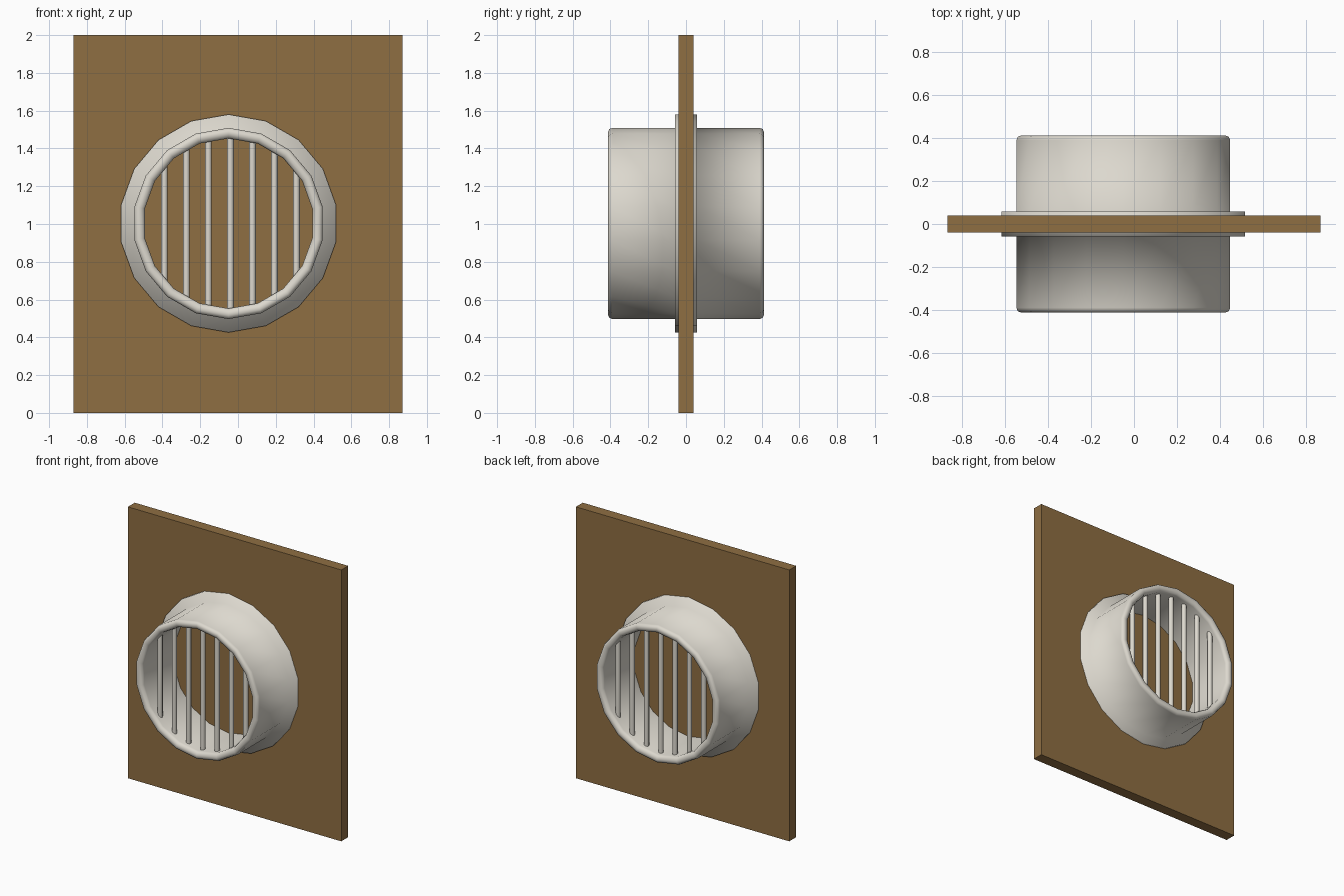
import bpy, bmesh, math

if "Cube" in bpy.data.objects:
    bpy.data.objects.remove(bpy.data.objects["Cube"])

CX, CZ, SIDES = -0.05, 1.003, 18


def material(name, rgb):
    m = bpy.data.materials.new(name)
    m.diffuse_color = (*rgb, 1)
    m.use_nodes = True
    m.node_tree.nodes["Principled BSDF"].inputs["Base Color"].default_value = m.diffuse_color
    return m


brown = material("brown board", (0.275, 0.158, 0.055))
cream = material("off white plastic", (0.72, 0.69, 0.62))


def add_object(name, bm, mat, smooth=False):
    bmesh.ops.recalc_face_normals(bm, faces=bm.faces)
    me = bpy.data.meshes.new(name)
    bm.to_mesh(me)
    bm.free()
    me.materials.append(mat)
    for p in me.polygons:
        p.use_smooth = smooth
    ob = bpy.data.objects.new(name, me)
    bpy.context.collection.objects.link(ob)
    return ob


def lathe(name, profile, mat):
    """Closed (radius, y) profile spun about the horizontal pipe axis."""
    bm = bmesh.new()
    rings = []
    for i in range(SIDES):
        a = math.pi / 2 + 2 * math.pi * i / SIDES
        rings.append([bm.verts.new((CX + r * math.cos(a), y, CZ + r * math.sin(a)))
                      for r, y in profile])
    n = len(profile)
    for i in range(SIDES):
        a, b = rings[i], rings[(i + 1) % SIDES]
        for j in range(n):
            k = (j + 1) % n
            bm.faces.new((a[j], a[k], b[k], b[j]))
    return add_object(name, bm, mat, True)


# Pipe with rounded rims and a flange on each side of the board
half = [(0.450, 0.388), (0.457, 0.405), (0.474, 0.412), (0.486, 0.412),
        (0.500, 0.406), (0.506, 0.390), (0.506, 0.058), (0.577, 0.058)]
lathe("vent_pipe", half + [(r, -y) for r, y in reversed(half)], cream)

# Board with a round opening hidden under the flange
bm = bmesh.new()
bmesh.ops.create_cube(bm, size=1)
for v in bm.verts:
    v.co = (v.co.x * 1.74, v.co.y * 0.08, v.co.z * 2 + 1)
board = add_object("board", bm, brown)

bm = bmesh.new()
bmesh.ops.create_cone(bm, cap_ends=True, segments=36, radius1=0.478, radius2=0.478, depth=0.5)
for v in bm.verts:
    v.co = (CX + v.co.x, v.co.z, CZ + v.co.y)
cutter = add_object("opening_cutter", bm, brown)
cut = board.modifiers.new("opening", 'BOOLEAN')
cut.operation, cut.object, cut.solver = 'DIFFERENCE', cutter, 'EXACT'
bpy.context.view_layer.objects.active = board
board.select_set(True)
bpy.ops.object.modifier_apply(modifier="opening")
bpy.data.objects.remove(cutter)

# Vertical grille bars just inside each pipe end
for side, y in (("front", -0.35), ("back", 0.35)):
    for i in range(7):
        x = -0.39 + i * 0.1165
        h = math.sqrt(0.465 ** 2 - (x - CX) ** 2)
        bm = bmesh.new()
        bmesh.ops.create_cone(bm, cap_ends=True, segments=8, radius1=0.018,
                              radius2=0.018, depth=2 * h)
        for v in bm.verts:
            v.co = (v.co.x + x, v.co.y + y, v.co.z + CZ)
        bar = add_object(f"{side}_bar_{i + 1}", bm, cream, True)
        bpy.ops.object.select_all(action='DESELECT')
        bar.select_set(True)
        bpy.context.view_layer.objects.active = bar
        bpy.ops.object.shade_smooth_by_angle(angle=math.radians(60))
